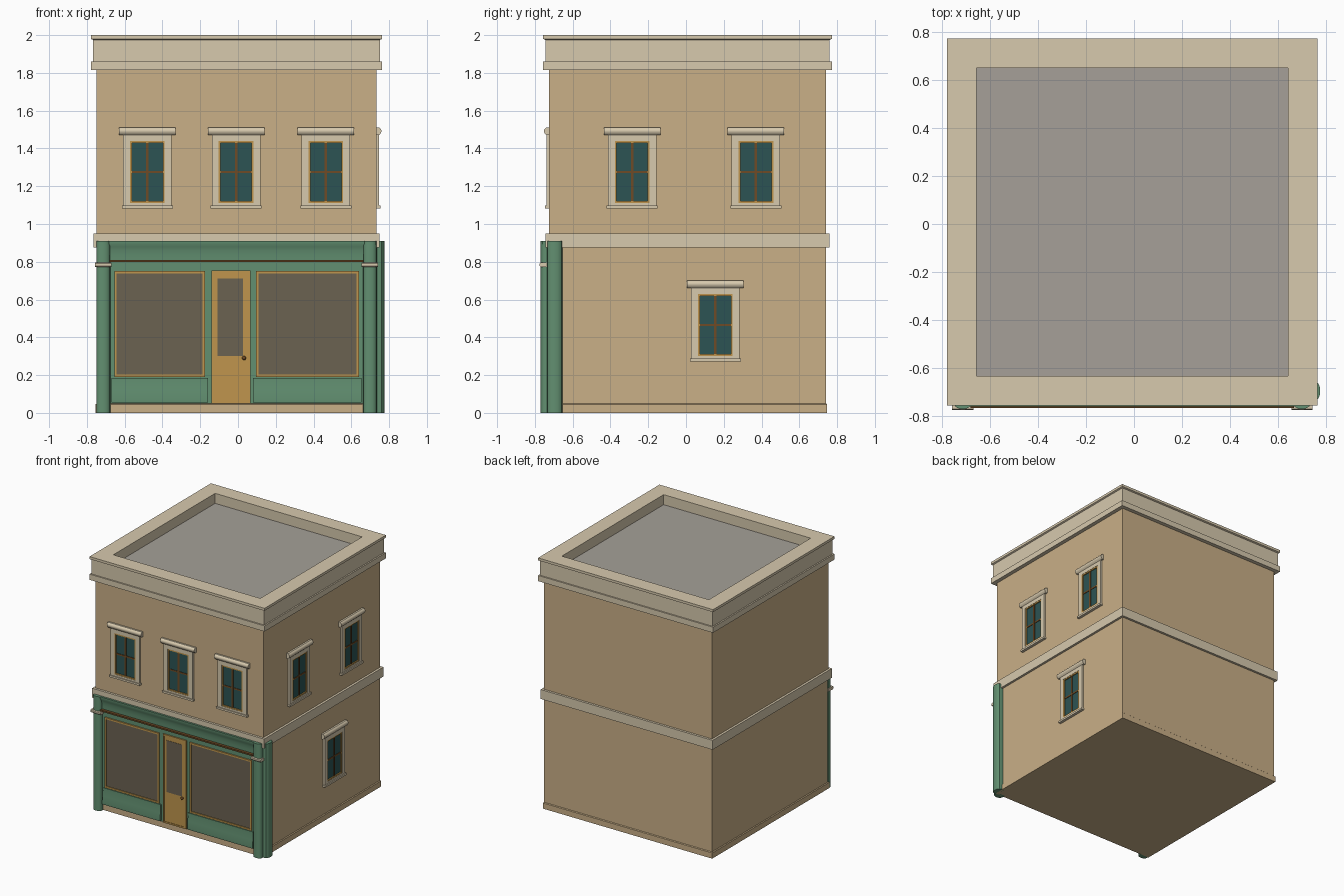
import bpy, bmesh, math

if "Cube" in bpy.data.objects:
    bpy.data.objects.remove(bpy.data.objects["Cube"])

CX, CY = -0.008, 0.008          # footprint centre
FRONT, RIGHT = -0.725, 0.732    # wall planes


def mat(name, rgb):
    m = bpy.data.materials.new(name)
    m.diffuse_color = [(c / 255) ** 2.2 for c in rgb] + [1]
    m.use_nodes = True
    m.node_tree.nodes["Principled BSDF"].inputs["Base Color"].default_value = m.diffuse_color
    return m


TAN = mat("tan_wall", (200, 174, 134))
STONE = mat("stone_trim", (214, 200, 172))
GREEN = mat("green_paint", (98, 142, 112))
WOOD = mat("golden_wood", (190, 148, 78))
BROWN = mat("dark_wood", (110, 76, 42))
GLASS = mat("teal_glass", (48, 84, 84))
SHOP = mat("shop_glass", (106, 98, 82))
ROOF = mat("roof_grey", (164, 159, 151))


def make(name, bm, material, smooth=False):
    bmesh.ops.recalc_face_normals(bm, faces=bm.faces)
    me = bpy.data.meshes.new(name)
    bm.to_mesh(me)
    bm.free()
    me.materials.append(material)
    ob = bpy.data.objects.new(name, me)
    bpy.context.collection.objects.link(ob)
    if smooth:
        bpy.ops.object.select_all(action='DESELECT')
        ob.select_set(True)
        bpy.context.view_layer.objects.active = ob
        bpy.ops.object.shade_smooth_by_angle(angle=math.radians(35))
    return ob


def skin(name, loops, material, smooth=False, closed=False):
    """Bridge successive point loops; cap the ends or close into a ring."""
    bm = bmesh.new()
    vs = [[bm.verts.new(p) for p in lp] for lp in loops]
    n = len(vs[0])
    pairs = list(zip(vs, vs[1:])) + ([(vs[-1], vs[0])] if closed else [])
    for a, b in pairs:
        for i in range(n):
            j = (i + 1) % n
            bm.faces.new((a[i], a[j], b[j], b[i]))
    if not closed:
        bm.faces.new(vs[0])
        bm.faces.new(vs[-1])
    return make(name, bm, material, smooth)


def storey(name, levels, material, closed=False):
    """Rectangular footprint swept through (offset, z) levels."""
    loops = []
    for o, z in levels:
        a, b = 0.74 + o, 0.733 + o
        loops.append([(CX + sx * a, CY + sy * b, z)
                      for sx, sy in ((-1, -1), (1, -1), (1, 1), (-1, 1))])
    return skin(name, loops, material, closed=closed)


def place(face, u, d, z):
    """Wall coordinates: u along the wall, d outward, z up."""
    return (u, FRONT - d, z) if face == "front" else (RIGHT + d, u, z)


def moulding(name, face, u0, u1, profile, material, smooth=True):
    skin(name, [[place(face, u, d, z) for d, z in profile] for u in (u0, u1)], material, smooth)


def slab(name, face, u0, u1, z0, z1, d, material):
    moulding(name, face, u0, u1, [(-.01, z0), (d, z0), (d, z1), (-.01, z1)], material, False)


def frame(name, face, u0, u1, z0, z1, w, d, material):
    def rect(i, dd):
        return [place(face, u, dd, z) for u, z in ((u0 + i, z0 + i), (u1 - i, z0 + i),
                                                   (u1 - i, z1 - i), (u0 + i, z1 - i))]
    skin(name, [rect(0, -.005), rect(0, d), rect(w, d), rect(w, -.005)], material, closed=True)


def window(face, c, z):
    n = f"{face}_window"
    slab(n + "_glass", face, c - .09, c + .09, z - .16, z + .16, .004, GLASS)
    frame(n + "_sash", face, c - .094, c + .094, z - .166, z + .166, .012, .012, WOOD)
    slab(n + "_mullion", face, c - .007, c + .007, z - .16, z + .16, .010, BROWN)
    slab(n + "_crossbar", face, c - .085, c + .085, z - .006, z + .006, .008, BROWN)
    for s in (-1, 1):
        a, b = sorted((c + s * .092, c + s * .128))
        slab(n + "_jamb", face, a, b, z - .185, z + .2, .014, STONE)
    slab(n + "_head", face, c - .092, c + .092, z + .164, z + .2, .014, STONE)
    slab(n + "_apron", face, c - .092, c + .092, z - .185, z - .164, .014, STONE)
    slab(n + "_sill", face, c - .135, c + .135, z - .193, z - .178, .022, STONE)
    nose = [(-.01, z + .195), (.014, z + .195), (.022, z + .203), (.027, z + .213),
            (.027, z + .222), (.022, z + .23), (.014, z + .236), (-.01, z + .236)]
    moulding(n + "_hood", face, c - .15, c + .15, nose, STONE)


def pilaster(name, face, u0, u1, depth):
    """Round-fronted post, plan profile pulled up."""
    c, r = (u0 + u1) / 2, (u1 - u0) / 2
    arc = [(c + r * math.cos(math.pi * i / 8), .010 + (depth - .010) * math.sin(math.pi * i / 8) ** .6)
           for i in range(1, 8)]
    plan = [(u1, -.01), (u1, .010)] + arc + [(u0, .010), (u0, -.01)]
    skin(name, [[place(face, u, d, z) for u, d in plan] for z in (0, .91)], GREEN, True)


# Main shell
storey("plinth", [(.006, 0), (.006, .045), (0, .05)], TAN)
storey("walls", [(0, .03), (0, 1.83)], TAN)
storey("belt_course", [(.018, .875), (.018, .95)], STONE)
storey("cornice_parapet", [(-.09, 1.815), (.031, 1.815), (.031, 1.86), (.020, 1.86), (.020, 1.975),
                           (.031, 1.98), (.031, 2), (-.092, 2), (-.092, 1.9)], STONE, True)
storey("roof_deck", [(-.085, 1.83), (-.085, 1.92)], ROOF)

# Windows
for x in (-.48, -.01, .465):
    window("front", x, 1.275)
for y, z in ((-.285, 1.275), (.37, 1.275), (.155, .465)):
    window("right", y, z)

# Shopfront backing, header and rail
slab("shopfront_panel", "front", -.74, .725, .05, .9, .012, GREEN)
cove = [(-.01, .81), (.018, .81), (.019, .835), (.022, .86), (.027, .88), (.034, .895), (.034, .91), (-.01, .91)]
moulding("shopfront_header", "front", -.745, .73, cove, GREEN)
slab("header_rail", "front", -.68, .665, .798, .81, .040, BROWN)

# Display windows with stall risers
for side, a, b in (("left", -.655, -.175), ("right", .095, .64)):
    slab(side + "_display_glass", "front", a + .005, b - .005, .195, .745, .015, SHOP)
    frame(side + "_display_frame", "front", a, b, .19, .75, .013, .022, WOOD)
    e0, e1 = a - .015, b + .015
    riser = [(-.01, .055), (.027, .055), (.028, .075), (.024, .12), (.020, .165), (.020, .185), (-.01, .185)]
    moulding(side + "_stall_riser", "front", e0, e1, riser, GREEN)

# Door
frame("door_surround", "front", -.14, .065, .05, .755, .012, .022, WOOD)
slab("door_leaf", "front", -.135, .06, .05, .75, .018, WOOD)
slab("door_glass", "front", -.108, .027, .3, .712, .020, SHOP)
bm = bmesh.new()
bmesh.ops.create_uvsphere(bm, u_segments=12, v_segments=8, radius=.011)
bmesh.ops.translate(bm, verts=bm.verts, vec=place("front", .032, .027, .29))
make("door_knob", bm, BROWN, True)

# Pilasters with capital bands
for name, a, b in (("left", -.75, -.676), ("right", .662, .735)):
    pilaster(name + "_pilaster", "front", a, b, .045)
    band = [(-.01, .772), (.045, .772), (.05, .778), (.05, .79), (.045, .796), (-.01, .796)]
    moulding(name + "_capital_band", "front", a - .007, b + .007, band, STONE)
pilaster("side_pilaster", "right", -.735, -.655, .043)
